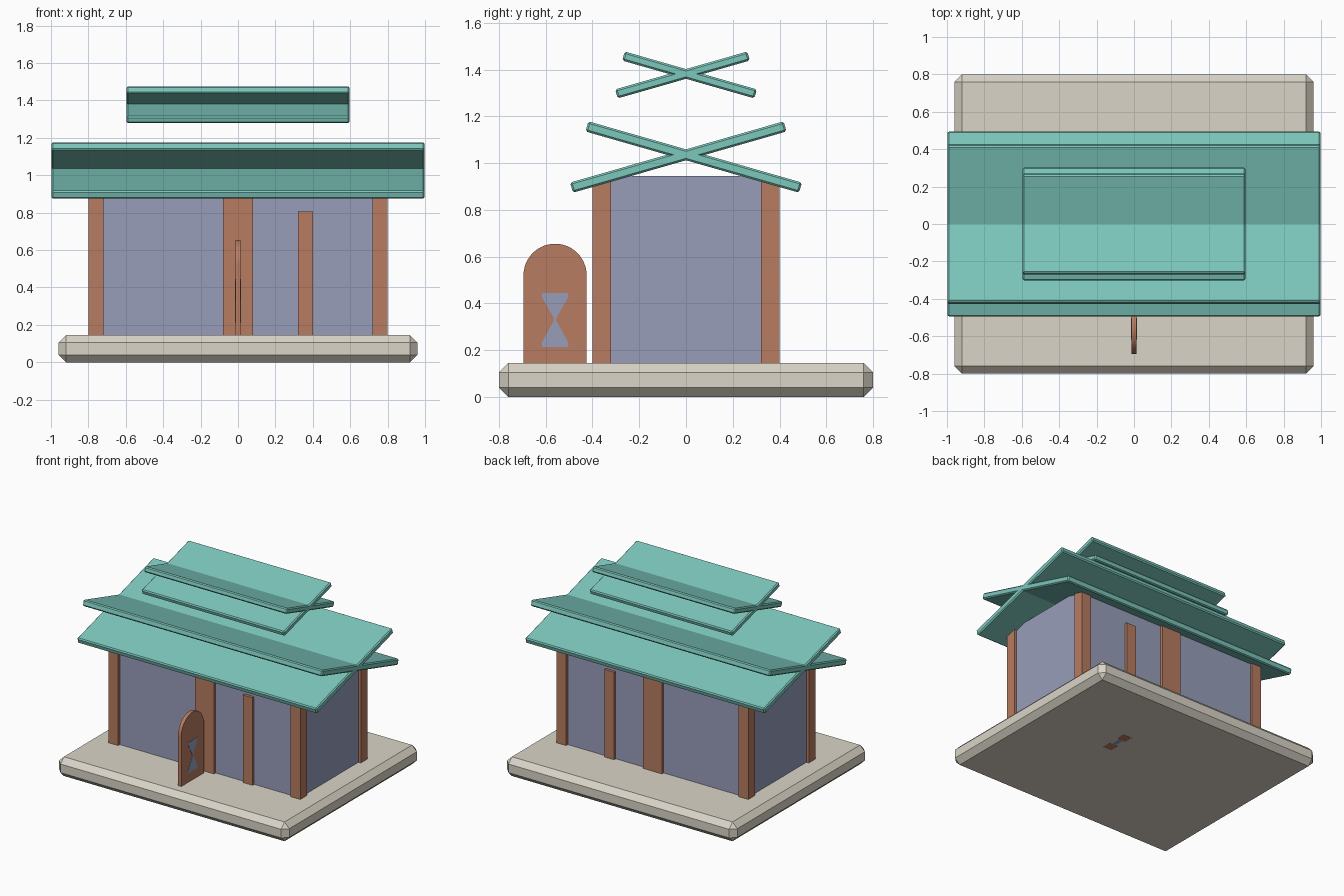
import bpy, math
from mathutils import Matrix

cube = bpy.data.objects.get("Cube")
if cube:
    bpy.data.objects.remove(cube, do_unlink=True)


def material(name, rgb):
    mat = bpy.data.materials.new(name)
    mat.use_nodes = True
    color = (*rgb, 1)
    mat.diffuse_color = color
    mat.node_tree.nodes["Principled BSDF"].inputs["Base Color"].default_value = color
    return mat


TEAL = material("teal roof", (0.20, 0.57, 0.50))
STONE = material("pale stone", (0.70, 0.66, 0.57))
BLUE = material("blue wall", (0.31, 0.34, 0.49))
WOOD = material("red wood", (0.48, 0.20, 0.12))


def box(name, mat, low, high, bevel=0.0, tilt=0.0):
    """Box between two corners, optionally chamfered and tilted about x."""
    size = [b - a for a, b in zip(low, high)]
    centre = [(a + b) / 2 for a, b in zip(low, high)]
    bpy.ops.mesh.primitive_cube_add(size=1, location=centre)
    obj = bpy.context.object
    obj.name = name
    obj.data.transform(Matrix.Diagonal((*size, 1)))
    obj.rotation_euler.x = tilt
    obj.data.materials.append(mat)
    if bevel:
        mod = obj.modifiers.new("chamfer", "BEVEL")
        mod.width = bevel
        mod.segments = 1
    return obj


def prism(name, mat, outline, depth):
    """Extrude a convex or concave (y, z) outline along x, centred on zero."""
    n = len(outline)
    verts = [(x, y, z) for x in (-depth / 2, depth / 2) for y, z in outline]
    faces = [tuple(reversed(range(n))), tuple(range(n, 2 * n))]
    faces += [(i, (i + 1) % n, (i + 1) % n + n, i + n) for i in range(n)]
    mesh = bpy.data.meshes.new(name)
    mesh.from_pydata(verts, [], faces)
    mesh.materials.append(mat)
    obj = bpy.data.objects.new(name, mesh)
    bpy.context.collection.objects.link(obj)
    return obj


# Stone platform and walls
FLOOR = 0.145
box("platform", STONE, (-0.96, -0.8, 0), (0.96, 0.8, FLOOR), bevel=0.04)
box("walls", BLUE, (-0.78, -0.38, 0.12), (0.78, 0.38, 0.945))

# Posts, repeated on the front and back
for side, label in ((-1, "front"), (1, "back")):
    y0, y1 = sorted((side * 0.32, side * 0.4))
    for name, x0, x1, top in (
        ("right_corner_post", -0.8, -0.72, 0.93),
        ("centre_post", -0.08, 0.08, 0.93),
        ("narrow_post", 0.32, 0.4, 0.805),
        ("left_corner_post", 0.72, 0.8, 0.93),
    ):
        box(f"{label}_{name}", WOOD, (x0, y0, 0.12), (x1, y1, top))

# Crossed roof boards: half width, half length, thickness, offset, height
SLOPE = math.radians(16)
for tier, hx, hy, thick, shift, z in (
    ("lower", 0.998, 0.475, 0.045, 0.033, 1.026),
    ("upper", 0.596, 0.294, 0.04, 0.015, 1.377),
):
    for side, label in ((-1, "front"), (1, "back")):
        box(f"{tier}_{label}_roof", TEAL,
            (-hx, side * shift - hy, z - thick / 2),
            (hx, side * shift + hy, z + thick / 2),
            bevel=0.008, tilt=-side * SLOPE)

# Arched standing slab
SLAB_Y, RADIUS = -0.56, 0.135
arch = [(SLAB_Y + RADIUS * math.cos(math.pi * i / 24),
         0.52 + RADIUS * math.sin(math.pi * i / 24)) for i in range(25)]
prism("arched_slab", WOOD,
      [(SLAB_Y - RADIUS, 0.12), (SLAB_Y + RADIUS, 0.12)] + arch, 0.027)

# Hourglass inlay showing on both faces of the slab
half = [(0.055, 0.213), (0.058, 0.23), (0.006, 0.325),
        (0.006, 0.338), (0.058, 0.43), (0.055, 0.445)]
outline = [(SLAB_Y + w, z) for w, z in half]
outline += [(SLAB_Y - w, z) for w, z in reversed(half)]
prism("hourglass_inlay", BLUE, outline, 0.031)

# Small hourglass mark under the platform
for name, y0, y1, mat in (("front_mark", 0.06, 0.13, WOOD),
                          ("middle_mark", 0.13, 0.21, BLUE),
                          ("back_mark", 0.21, 0.28, WOOD)):
    w = 0.015 if mat is BLUE else 0.035
    box(name, mat, (0.29 - w, y0, -0.001), (0.29 + w, y1, 0.004))
